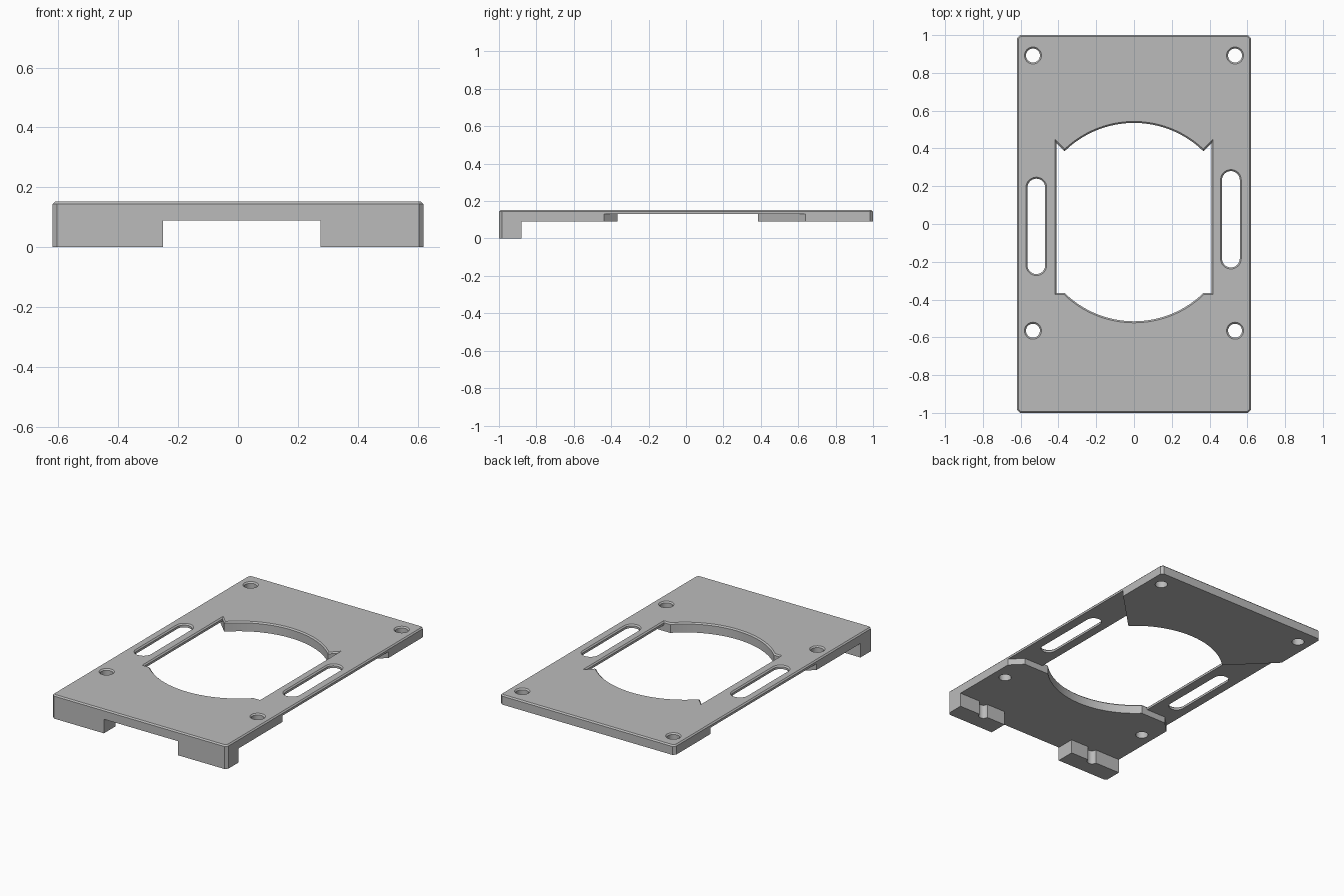
import bpy, bmesh
from math import sin, cos, pi, radians, atan2
from mathutils import Vector

cube = bpy.data.objects.get("Cube")
if cube:
    bpy.data.objects.remove(cube, do_unlink=True)

TOP, UNDER, THIN = 0.152, 0.09, 0.13   # plate top, plate underside, thin web underside
BEVEL = 0.008

grey = bpy.data.materials.new("plain grey")
grey.use_nodes = True
colour = (0.5, 0.5, 0.5, 1)
grey.diffuse_color = colour
grey.node_tree.nodes["Principled BSDF"].inputs["Base Color"].default_value = colour


def arc(cx, cy, r, a0, a1, n):
    return [(cx + r * cos(a0 + (a1 - a0) * i / n), cy + r * sin(a0 + (a1 - a0) * i / n))
            for i in range(n + 1)]


def offset(pts, d):
    """Grow a counter-clockwise outline by d with mitred corners."""
    out = []
    for i, p in enumerate(pts):
        p = Vector(p)
        e1 = (p - Vector(pts[i - 1])).normalized()
        e2 = (Vector(pts[(i + 1) % len(pts)]) - p).normalized()
        n1, n2 = Vector((e1.y, -e1.x)), Vector((e2.y, -e2.x))
        out.append(tuple(p + (n1 + n2) * d / (1 + n1.dot(n2))))
    return out


def prism(name, pts, levels):
    """Stack the outline at (height, growth) levels into a closed solid."""
    bm = bmesh.new()
    rings = [[bm.verts.new((x, y, z)) for x, y in (offset(pts, g) if g else pts)]
             for z, g in levels]
    n = len(pts)
    bm.faces.new(rings[0][::-1])
    bm.faces.new(rings[-1])
    for a, b in zip(rings, rings[1:]):
        for i in range(n):
            j = (i + 1) % n
            bm.faces.new((a[i], a[j], b[j], b[i]))
    mesh = bpy.data.meshes.new(name)
    bm.to_mesh(mesh)
    bm.free()
    mesh.materials.append(grey)
    ob = bpy.data.objects.new(name, mesh)
    bpy.context.collection.objects.link(ob)
    return ob


def combine(target, tool, operation):
    tool.hide_render = True
    mod = target.modifiers.new("combine", "BOOLEAN")
    mod.operation, mod.solver, mod.object = operation, "EXACT", tool
    bpy.ops.object.select_all(action="DESELECT")
    bpy.context.view_layer.objects.active = target
    target.select_set(True)
    bpy.ops.object.modifier_apply(modifier=mod.name)
    bpy.data.objects.remove(tool, do_unlink=True)


def cut_through(name, pts):
    """Through opening with a chamfered top rim."""
    levels = [(-0.1, 0), (TOP - BEVEL, 0), (TOP + BEVEL, 2 * BEVEL)]
    combine(plate, prism(name, pts, levels), "DIFFERENCE")


# Plate with clipped corners and chamfered top edge
W, L, C = 0.62, 1.0, 0.016
outline = [(C - W, -L), (W - C, -L), (W, C - L), (W, L - C),
           (W - C, L), (C - W, L), (-W, L - C), (-W, C - L)]
plate = prism("mounting_plate", outline, [(UNDER, 0), (TOP - BEVEL, 0), (TOP, -BEVEL)])

# Front feet, each with a small round groove at the back
BACK = -0.88
for side, inner, groove in ((1, 0.275, 0.44), (-1, 0.25, 0.41)):
    foot = [(inner, -L), (W - C, -L), (W, C - L), (W, BACK)]
    foot += arc(groove, BACK, 0.03, 0, -pi, 12) + [(inner, BACK)]
    if side < 0:
        foot = [(-x, y) for x, y in foot][::-1]
    combine(plate, prism("foot", foot, [(0, 0), (UNDER, 0)]), "UNION")

# Central opening: round ends, straight sides and corner notches
R, CY, HALF = 0.525, 0.01, 0.41
a = atan2(0.375, 0.367)
low = arc(0, CY, R, a - pi, -a, 40)
high = arc(0, CY, R, a, pi - a, 40)
x0, y_low, y_high = low[-1][0], low[0][1], high[0][1]
notch = y_high + HALF - x0
opening = low + [(HALF, y_low), (HALF, notch)] + high + [(-HALF, notch), (-HALF, y_low)]

# Thin web recessed into the underside across the middle
far = 0.75
reach = y_high + far - x0
bend = 0.548
recess = [(-bend, y_low), (bend, y_low), (far, y_low - far + bend), (far, reach),
          (x0, y_high), (-x0, y_high), (-far, reach), (-far, y_low - far + bend)]
combine(plate, prism("recess_cutter", recess, [(-0.1, 0), (THIN, 0)]), "DIFFERENCE")
cut_through("opening_cutter", opening)

# Side slots
for x, y0, y1 in ((-0.517, -0.265, 0.24), (0.513, -0.23, 0.28)):
    r = 0.047
    slot = arc(x, y1 - r, r, 0, pi, 16) + arc(x, y0 + r, r, pi, 2 * pi, 16)
    cut_through("slot_cutter", slot)

# Screw holes
for x in (-0.535, 0.535):
    for y in (-0.565, 0.892):
        cut_through("hole_cutter", arc(x, y, 0.037, 0, 2 * pi, 32)[:-1])

bpy.ops.object.select_all(action="DESELECT")
plate.select_set(True)
bpy.context.view_layer.objects.active = plate
bpy.ops.object.shade_smooth_by_angle(angle=radians(30))
